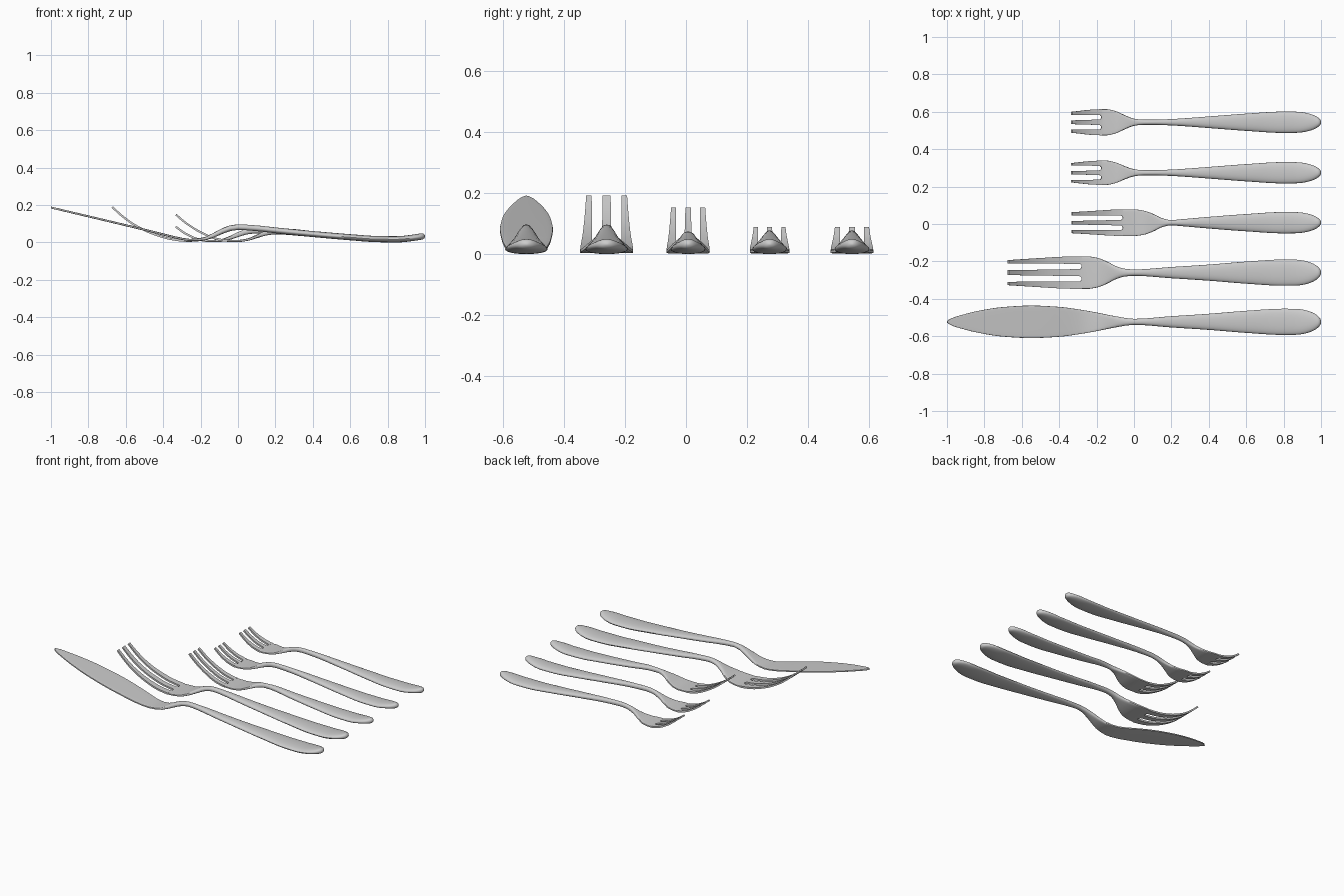
import bpy, bmesh, math

if "Cube" in bpy.data.objects:
    bpy.data.objects.remove(bpy.data.objects["Cube"])


def curve(pts):
    """Smooth interpolation through (x, value) points sorted by x."""
    pts = sorted(pts)
    n = len(pts)
    sl = [(pts[i + 1][1] - pts[i][1]) / (pts[i + 1][0] - pts[i][0]) for i in range(n - 1)]
    tan = [sl[0]]
    for a, b in zip(sl, sl[1:]):
        tan.append(2 * a * b / (a + b) if a * b > 0 else 0)
    tan.append(sl[-1])

    def f(x):
        x = min(max(x, pts[0][0]), pts[-1][0])
        i = 0
        while i < n - 2 and x > pts[i + 1][0]:
            i += 1
        h = pts[i + 1][0] - pts[i][0]
        t = (x - pts[i][0]) / h
        return ((1 + 2 * t) * (1 - t) ** 2 * pts[i][1] + t * (1 - t) ** 2 * h * tan[i]
                + t * t * (3 - 2 * t) * pts[i + 1][1] + t * t * (t - 1) * h * tan[i + 1])
    return f


def cap(d, length):
    """Rounded end factor at distance d from the tip."""
    return 1 if d >= length else math.sqrt(max(0, 1 - (1 - d / length) ** 2))


def loft(bm, rings):
    vr = [[bm.verts.new(p) for p in r] for r in rings]
    n = len(vr[0])
    for a, b in zip(vr, vr[1:]):
        for i in range(n):
            bm.faces.new((a[i], a[(i + 1) % n], b[(i + 1) % n], b[i]))
    bm.faces.new(vr[0][::-1])
    bm.faces.new(vr[-1])


def spaced(a, b, n):
    """Stations from a to b, bunched near both ends."""
    return [a + (b - a) * (0.5 - 0.5 * math.cos(math.pi * i / n)) for i in range(n + 1)]


def cutlery(name, y0, tip, path, width, neck, head, slot=None):
    zf, wf = curve(path), curve(width)
    tf = curve([(tip - .1, .005), (head, .006), (neck, .0145), (.5, .016), (1, .017)])
    nf = curve([(tip - .1, 7), (head, 7), (neck, 2.2), (1, 2.2)])
    bm = bmesh.new()

    def place(x, y, off):
        s = (zf(x + .002) - zf(x - .002)) / .004
        if x - .002 < tip or x + .002 > 1:
            s = (zf(min(x + .002, 1)) - zf(max(x - .002, tip))) / .002
        k = off / math.hypot(1, s)
        return (x - k * s, y0 + y, zf(x) + k)

    # handle, neck and head plate
    start = slot[0] if slot else tip + .0003
    rings = []
    for x in spaced(start, .9997, 72):
        w = wf(x) * cap(1 - x, .14)
        t = tf(x) * cap(1 - x, .02)
        if not slot:
            w *= cap(x - tip, .06)
        ring = []
        for i in range(24):
            a = 2 * math.pi * i / 24
            c, s, e = math.cos(a), math.sin(a), 2 / nf(x)
            ring.append(place(x, math.copysign(abs(c) ** e, c) * w,
                              math.copysign(abs(s) ** e, s) * t))
        rings.append(ring)
    loft(bm, rings)

    # three tines separated by two round-bottomed slots
    if slot:
        base, mid, half, tip_mid, tip_half = slot
        for k in (-1, 0, 1):
            rings = []
            xs = [base + .002] + [base - half * (1 - math.cos(math.pi * i / 16)) for i in range(9)]
            xs += [base - half + (tip - base + half) * i / 16 for i in range(1, 17)]
            for x in xs:
                u = max(0, (base - x) / (base - tip))
                m = mid + (tip_mid - mid) * u
                h = (half + (tip_half - half) * u) * cap(max(0, base - x), half)
                if k == 0:
                    lo, hi = -(m - h), m - h
                else:
                    lo, hi = sorted((k * (m + h), k * wf(x)))
                t = tf(x)
                rings.append([place(x, lo, -t), place(x, hi, -t), place(x, hi, t), place(x, lo, t)])
            loft(bm, rings)

    # rest on the ground
    low = min(v.co.z for v in bm.verts)
    for v in bm.verts:
        v.co.z -= low
    bmesh.ops.recalc_face_normals(bm, faces=bm.faces)
    me = bpy.data.meshes.new(name)
    bm.to_mesh(me)
    bm.free()
    ob = bpy.data.objects.new(name, me)
    bpy.context.collection.objects.link(ob)
    bpy.context.view_layer.objects.active = ob
    ob.select_set(True)
    bpy.ops.object.shade_smooth_by_angle(angle=math.radians(40))
    ob.select_set(False)


# shared handle profile
handle_z = [(.4, .048), (.6, .031), (.75, .021), (.85, .02), (.95, .03), (1, .039)]
neck_z = [(0, .085), (.1, .079), (.2, .068), (-.05, .077), (-.1, .056), (-.15, .033)]
wide = [(.2, .03), (.4, .043), (.6, .059), (.8, .07), (1, .066)]
slim = [(.4, .031), (.6, .046), (.8, .057), (1, .054)]

# knife
cutlery("table_knife", -.523, -1,
        handle_z + neck_z + [(-.2, .018), (-.26, .0165), (-.32, .027), (-.47, .064), (-1, .19)],
        wide + [(0, .016), (-.1, .03), (-.2, .05), (-.3, .067), (-.4, .08), (-.55, .087),
                (-.7, .079), (-.85, .055), (-.95, .029), (-1, .018)],
        -.05, -.26)

# large fork
cutlery("dinner_fork", -.26, -.672,
        handle_z + neck_z + [(-.2, .018), (-.27, .012), (-.35, .02), (-.45, .048),
                             (-.55, .095), (-.62, .145), (-.672, .192)],
        wide + [(0, .017), (-.05, .021), (-.1, .036), (-.15, .062), (-.2, .08), (-.25, .087),
                (-.35, .086), (-.5, .078), (-.672, .067)],
        -.05, -.25, (-.28, .033, .014, .031, .018))

# medium fork
cutlery("salad_fork", .007, -.332,
        handle_z + [(.25, .062), (.2, .061), (.15, .053), (.1, .035), (.05, .018), (0, .011),
                    (-.05, .012), (-.12, .024), (-.2, .058), (-.28, .108), (-.332, .152)],
        slim + [(.25, .018), (.2, .014), (.15, .024), (.1, .048), (.05, .065), (0, .071),
                (-.1, .07), (-.2, .064), (-.332, .056)],
        .2, .03, (-.06, .027, .012, .024, .015))

# two small forks
for name, y, k in (("dessert_fork", .274, .93), ("pastry_fork", .544, 1)):
    cutlery(name, y, -.333,
            handle_z + [(.2, .063), (.1, .066), (.05, .061), (0, .045), (-.05, .025), (-.1, .0125),
                        (-.16, .011), (-.22, .023), (-.28, .05), (-.333, .087)],
            slim + [(.2, .017), (.1, .0135), (.05, .0135), (0, .019), (-.05, .038 * k), (-.1, .06 * k),
                    (-.15, .07 * k), (-.2, .069 * k), (-.333, .056 * k)],
            .06, -.13, (-.175, .027 * k, .012, .025 * k, .015))
